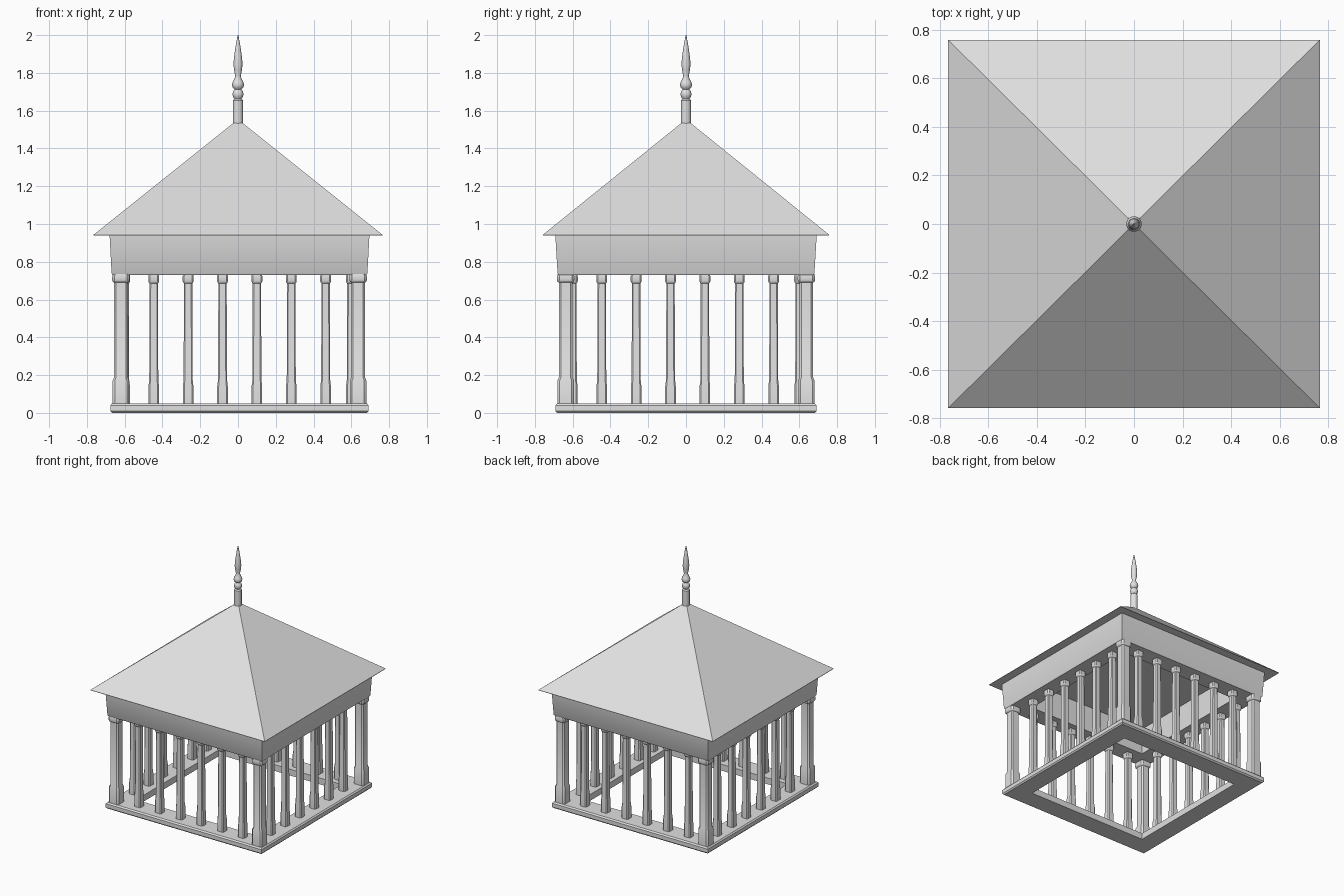
import bpy, bmesh, math

cube = bpy.data.objects.get("Cube")
if cube:
    bpy.data.objects.remove(cube, do_unlink=True)

stone = bpy.data.materials.new("pale_grey")
stone.use_nodes = True
GREY = (0.75, 0.75, 0.75, 1)
stone.diffuse_color = GREY
stone.node_tree.nodes["Principled BSDF"].inputs["Base Color"].default_value = GREY

SHIFT = 0.008  # slight offset of the walls from the roof axis


def finish(name, bm, loc=(0, 0, 0), smooth=True):
    """Turn a bmesh into a named, coloured object."""
    bmesh.ops.recalc_face_normals(bm, faces=bm.faces)
    mesh = bpy.data.meshes.new(name)
    bm.to_mesh(mesh)
    bm.free()
    mesh.materials.append(stone)
    ob = bpy.data.objects.new(name, mesh)
    ob.location = loc
    bpy.context.collection.objects.link(ob)
    if smooth:
        bpy.ops.object.select_all(action='DESELECT')
        ob.select_set(True)
        bpy.context.view_layer.objects.active = ob
        bpy.ops.object.shade_smooth_by_angle(angle=math.radians(35))
    return ob


def loft(bm, rings, closed=False):
    """Bridge rings of points; cap the ends, or join last ring to first."""
    loops = [[bm.verts.new(p) for p in ring] for ring in rings]
    pairs = list(zip(loops, loops[1:]))
    if closed:
        pairs.append((loops[-1], loops[0]))
    else:
        bm.faces.new(loops[0])
        bm.faces.new(loops[-1])
    for a, b in pairs:
        for i in range(len(a)):
            j = (i + 1) % len(a)
            bm.faces.new((a[i], a[j], b[j], b[i]))


def square(hx, hy, z):
    return [(-hx, -hy, z), (hx, -hy, z), (hx, hy, z), (-hx, hy, z)]


def chamfered(h, z):
    """Square section with small cut corners."""
    c = h * 0.72
    return [(-c, -h, z), (c, -h, z), (h, -c, z), (h, c, z),
            (c, h, z), (-c, h, z), (-h, c, z), (-h, -c, z)]


def circle(r, z, n=20):
    return [(r * math.cos(math.tau * i / n), r * math.sin(math.tau * i / n), z)
            for i in range(n)]


def frame(name, profile):
    """Square ring from a closed (half_x, half_y, z) profile."""
    bm = bmesh.new()
    loft(bm, [square(*p) for p in profile], closed=True)
    return finish(name, bm, (SHIFT, 0, 0))


def column(name, profile, x, y):
    bm = bmesh.new()
    loft(bm, [chamfered(h, z) for h, z in profile])
    return finish(name, bm, (x, y, 0))


# Open base frame with rounded outer edges
frame("base_frame", [(0.53, 0.53, 0), (0.675, 0.682, 0), (0.684, 0.692, 0.01),
                     (0.684, 0.692, 0.04), (0.675, 0.682, 0.05), (0.53, 0.53, 0.05)])

# Beam that flares slightly towards the eaves
frame("beam", [(0.53, 0.53, 0.73), (0.672, 0.674, 0.73), (0.677, 0.68, 0.738),
               (0.688, 0.692, 0.945), (0.53, 0.53, 0.945)])

# Roof
bm = bmesh.new()
loft(bm, [square(0.765, 0.758, 0.94), square(0.765, 0.758, 0.943),
          square(0.024, 0.024, 1.535)])
finish("roof", bm, smooth=False)

# Corner posts
POST = [(0.044, 0.045), (0.044, 0.17), (0.036, 0.188), (0.036, 0.69),
        (0.043, 0.695), (0.046, 0.702), (0.046, 0.722), (0.043, 0.735)]
for sx in (-1, 1):
    for sy in (-1, 1):
        column("corner_post", POST, SHIFT + sx * 0.628, sy * 0.637)

# Balusters along the four sides
BALUSTER = [(0.028, 0.045), (0.028, 0.14), (0.024, 0.175), (0.022, 0.685),
            (0.026, 0.69), (0.029, 0.698), (0.029, 0.722), (0.027, 0.735)]
for i in range(6):
    along = 0.009 + (i - 2.5) * 0.182
    for side in (-1, 1):
        column("baluster", BALUSTER, along, side * 0.602)
        column("baluster", BALUSTER, side * 0.6, along)

# Turned finial
FINIAL = [(0.027, 1.5), (0.027, 1.655), (0.019, 1.663), (0.027, 1.675),
          (0.029, 1.688), (0.026, 1.702), (0.018, 1.712), (0.028, 1.722),
          (0.032, 1.737), (0.028, 1.752), (0.017, 1.772), (0.015, 1.785),
          (0.021, 1.815), (0.024, 1.845), (0.021, 1.885), (0.012, 1.945),
          (0.002, 2.0)]
bm = bmesh.new()
loft(bm, [circle(r, z) for r, z in FINIAL])
finish("finial", bm)
